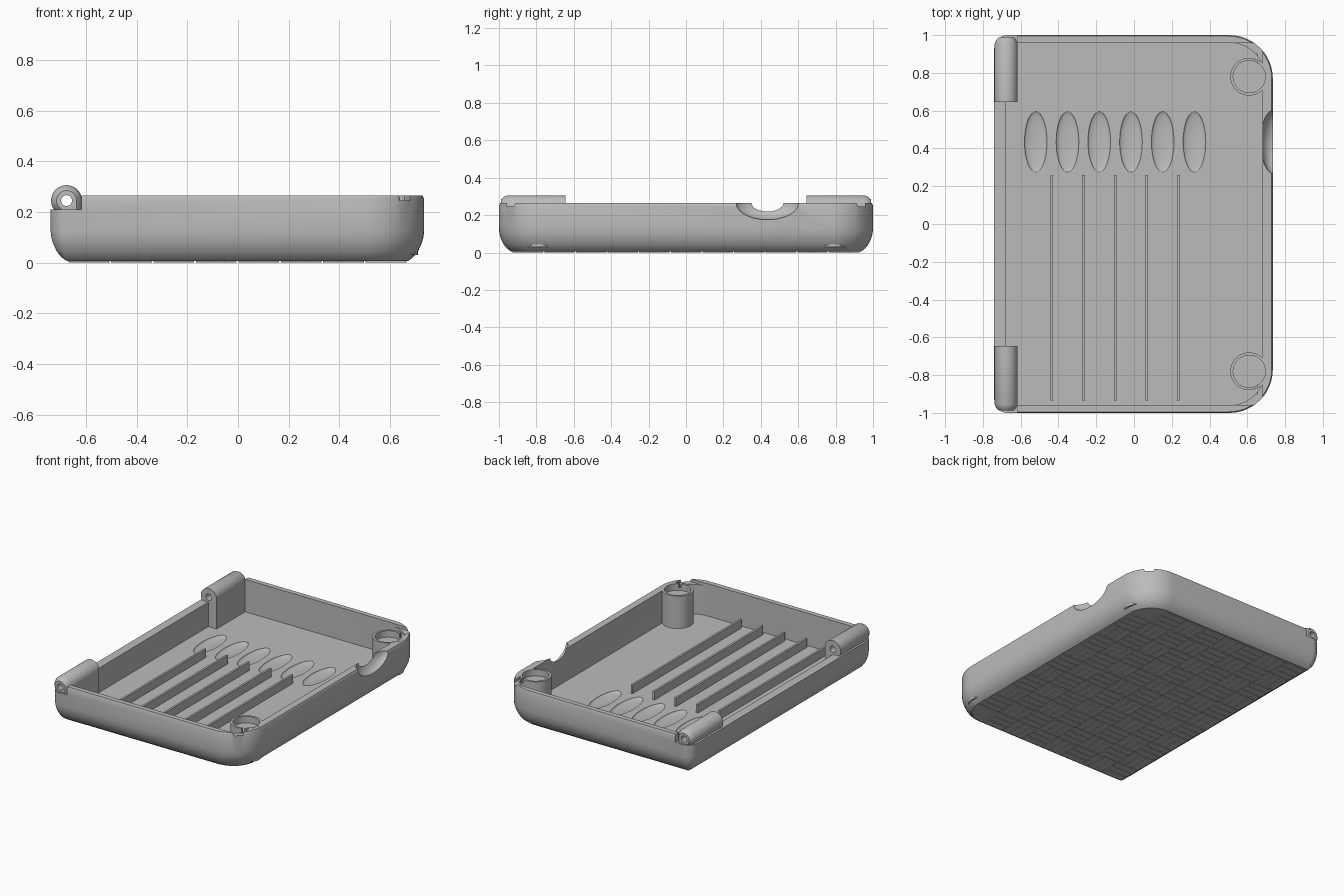
import bpy, bmesh
from math import sin, cos, pi, radians
from mathutils import Matrix, Vector

if "Cube" in bpy.data.objects:
    bpy.data.objects.remove(bpy.data.objects["Cube"])

grey = bpy.data.materials.new("plain grey")
grey.use_nodes = True
COLOUR = (0.5, 0.5, 0.5, 1)
grey.diffuse_color = COLOUR
grey.node_tree.nodes["Principled BSDF"].inputs["Base Color"].default_value = COLOUR

FLOOR, RIM, LEFT_RIM = 0.04, 0.265, 0.21
X0, X1 = -0.74, 0.735


def finish(name, bm):
    bmesh.ops.recalc_face_normals(bm, faces=bm.faces)
    mesh = bpy.data.meshes.new(name)
    bm.to_mesh(mesh)
    bm.free()
    mesh.materials.append(grey)
    ob = bpy.data.objects.new(name, mesh)
    bpy.context.collection.objects.link(ob)
    return ob


def loft(name, rings):
    """Skin a stack of closed rings and cap both ends."""
    bm = bmesh.new()
    loops = [[bm.verts.new(p) for p in ring] for ring in rings]
    n = len(loops[0])
    for a, b in zip(loops, loops[1:]):
        for i in range(n):
            j = (i + 1) % n
            bm.faces.new((a[i], a[j], b[j], b[i]))
    bm.faces.new(loops[0])
    bm.faces.new(loops[-1])
    return finish(name, bm)


def add_box(bm, lo, hi):
    lo, hi = Vector(lo), Vector(hi)
    bmesh.ops.create_cube(bm, size=1, matrix=Matrix.Translation((lo + hi) / 2)
                          @ Matrix.Diagonal((*(hi - lo), 1)))


def box(name, lo, hi):
    bm = bmesh.new()
    add_box(bm, lo, hi)
    return finish(name, bm)


def ellipsoid(name, centre, radii):
    bm = bmesh.new()
    bmesh.ops.create_uvsphere(bm, u_segments=40, v_segments=24, radius=1,
                              matrix=Matrix.Translation(centre) @ Matrix.Diagonal((*radii, 1)))
    return finish(name, bm)


def cylinder(name, centre, r, depth, sides=32, along_y=False):
    bm = bmesh.new()
    turn = Matrix.Rotation(pi / 2 if along_y else 0, 4, 'X')
    bmesh.ops.create_cone(bm, cap_ends=True, segments=sides, radius1=r, radius2=r,
                          depth=depth, matrix=Matrix.Translation(centre) @ turn)
    return finish(name, bm)


def cut(ob, cutter):
    mod = ob.modifiers.new("cut", 'BOOLEAN')
    mod.operation, mod.solver, mod.object = 'DIFFERENCE', 'EXACT', cutter
    bpy.context.view_layer.objects.active = ob
    bpy.ops.object.modifier_apply(modifier=mod.name)
    bpy.data.objects.remove(cutter)


def outline(inset, z, steps=12):
    """Rounded plan: wide corners on the right, tight ones on the left."""
    pts = []
    for sx, sy, r, start in ((1, 1, 0.23, 0), (-1, 1, 0.07, 90),
                             (-1, -1, 0.07, 180), (1, -1, 0.23, 270)):
        cx, cy = (X1 - r if sx > 0 else X0 + r), sy * (1 - r)
        for i in range(steps + 1):
            a = radians(start + 90 * i / steps)
            pts.append((cx + (r - inset) * cos(a), cy + (r - inset) * sin(a), z))
    return pts


# Tray shell with a curved lower edge
profile = [(0.064, 0.006), (0.042, 0.022), (0.024, 0.045), (0.01, 0.075),
           (0.003, 0.1), (0, 0.125), (0, 0.25), (0.006, RIM)]
shell = loft("tray_shell", [outline(i, z) for i, z in profile])
cavity = loft("cavity", [outline(0.04, FLOOR), outline(0.04, 0.4)])
cut(cavity, box("trim_right", (0.68, -2, -1), (2, 2, 1)))
cut(cavity, box("trim_left", (-2, -2, -1), (-0.68, 2, 1)))
cut(shell, cavity)
cut(shell, box("lip", (-0.68, -0.957, 0.245), (0.68, 0.957, 0.4)))
cut(shell, box("low_left_wall", (-1, -2, LEFT_RIM), (-0.617, 2, 0.4)))
cut(shell, ellipsoid("thumb_notch", (0.74, 0.435, RIM), (0.07, 0.168, 0.09)))

# Row of oval dimples in the floor
for i in range(6):
    cut(shell, ellipsoid("dimple", (-0.52 + 0.168 * i, 0.435, FLOOR), (0.06, 0.16, 0.018)))

# Hinge knuckles and corner posts, mirrored front to back
HX, HZ, HR = -0.677, 0.245, 0.061
section = [(HR * cos(radians(a)), HR * sin(radians(a))) for a in range(0, 211, 10)]
section += [(-0.025, -0.06), (-0.025, -0.21), (HR, -0.21)]
PX, PY = 0.61, 0.78
for side, s in (("back", 1), ("front", -1)):
    hinge = loft(side + "_hinge", [
        [(HX + u * k, s * y, HZ + v * k) for u, v in section]
        for y, k in ((0.645, 1), (0.955, 1), (0.975, 0.85), (0.988, 0.65))])
    for ob in (hinge, shell):
        cut(ob, cylinder("pin_hole", (HX, s * 0.8, HZ), 0.022, 0.6, 12, True))

    post = cylinder(side + "_post", (PX, s * PY, 0.148), 0.1, 0.235, 48)
    for ob in (post, shell):
        cut(ob, cylinder("socket", (PX, s * PY, 0.27), 0.085, 0.1, 48))
        cut(ob, box("slit", (PX + 0.03, s * PY + s * 0.09 - 0.03, 0.235),
                    (PX + 0.045, s * PY + s * 0.09 + 0.03, 0.3)))
    for ob in (hinge, post):
        ob.select_set(True)

# Long ribs on the floor
for i in range(5):
    x = -0.435 + 0.1675 * i
    box("floor_rib_%d" % (i + 1), (x - 0.007, -0.935, FLOOR - 0.01), (x + 0.007, 0.26, 0.1))

# Shallow woven relief under the base
bm = bmesh.new()
COLS, ROWS, STRIPS = 8, 11, 3
cw, ch = 1.34 / COLS, 1.86 / ROWS
for c in range(COLS):
    for r in range(ROWS):
        x, y = -0.672 + c * cw, -0.93 + r * ch
        for k in range(STRIPS):
            a, b = (k + 0.06) / STRIPS, (k + 0.94) / STRIPS
            if (c + r) % 2:
                lo, hi = (x + a * cw, y + 0.004), (x + b * cw, y + ch - 0.004)
            else:
                lo, hi = (x + 0.004, y + a * ch), (x + cw - 0.004, y + b * ch)
            corner = c == COLS - 1 and r in (0, ROWS - 1)
            if not corner:
                add_box(bm, (*lo, 0), (*hi, 0.008))
finish("base_weave", bm)

# Smooth the curved parts, keep edges sharp
shell.select_set(True)
bpy.context.view_layer.objects.active = shell
bpy.ops.object.shade_smooth_by_angle(angle=radians(28))
